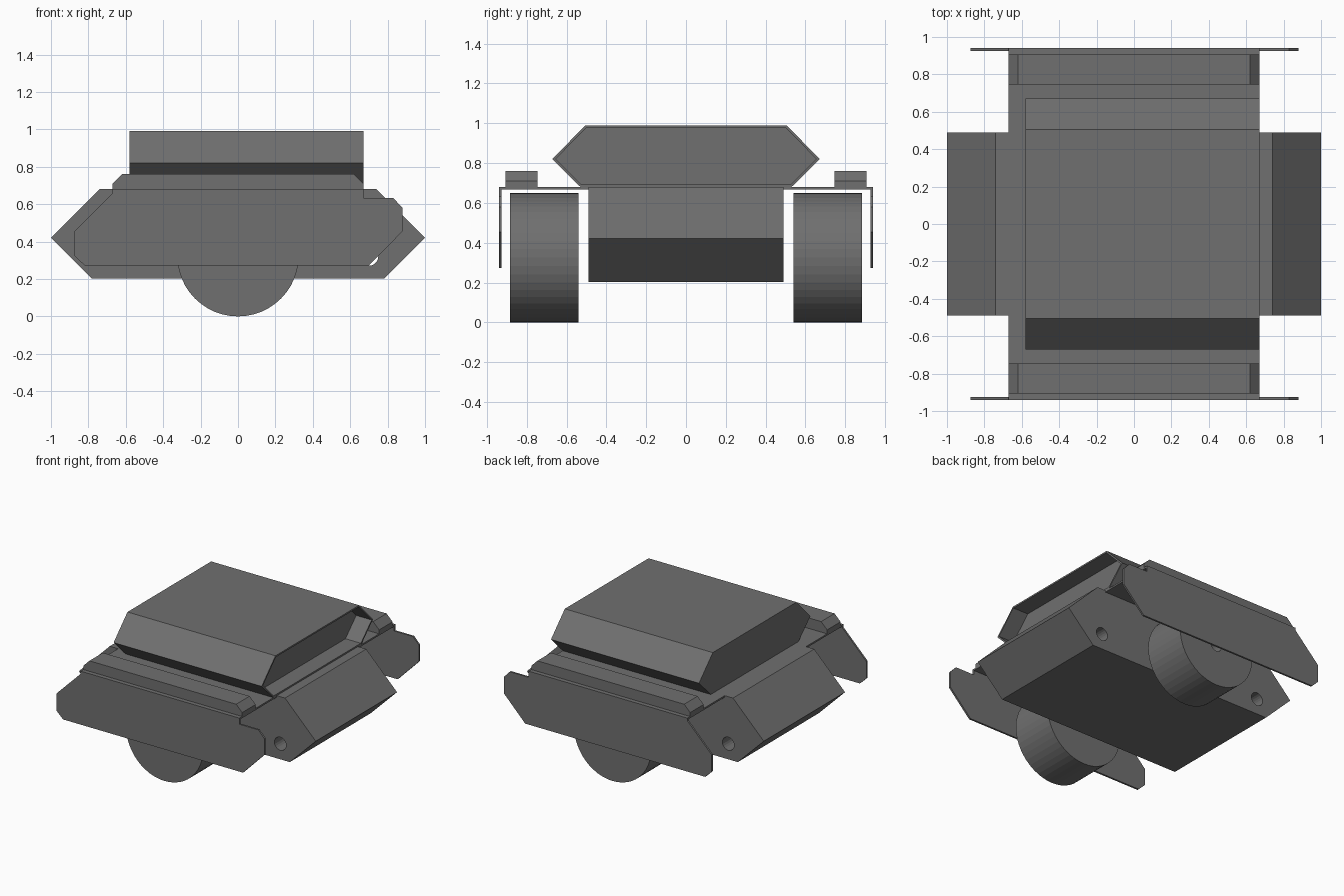
import bpy, bmesh
from math import sin, cos, pi

if "Cube" in bpy.data.objects:
    bpy.data.objects.remove(bpy.data.objects["Cube"])

# Dark grey paint shared by every part
paint = bpy.data.materials.new("dark_grey")
paint.diffuse_color = (.16, .16, .16, 1)
paint.use_nodes = True
paint.node_tree.nodes["Principled BSDF"].inputs["Base Color"].default_value = paint.diffuse_color


def prism(name, pts, lo, hi, axis='Y'):
    """Extrude a closed profile: (x, z) along Y, or (y, z) along X."""
    bm = bmesh.new()
    place = (lambda p: (p[0], lo, p[1])) if axis == 'Y' else (lambda p: (lo, p[0], p[1]))
    face = bm.faces.new([bm.verts.new(place(p)) for p in pts])
    ext = bmesh.ops.extrude_face_region(bm, geom=[face], use_keep_orig=True)
    moved = [g for g in ext['geom'] if isinstance(g, bmesh.types.BMVert)]
    d = hi - lo
    bmesh.ops.translate(bm, verts=moved, vec=(0, d, 0) if axis == 'Y' else (d, 0, 0))
    bmesh.ops.recalc_face_normals(bm, faces=bm.faces)
    mesh = bpy.data.meshes.new(name)
    bm.to_mesh(mesh)
    bm.free()
    mesh.materials.append(paint)
    ob = bpy.data.objects.new(name, mesh)
    bpy.context.collection.objects.link(ob)
    return ob


def circle(cx, cz, r, n):
    return [(cx + r * sin(2 * pi * i / n), cz - r * cos(2 * pi * i / n)) for i in range(n)]


def drill(ob, x):
    """Cut an axle hole through an object along Y."""
    cutter = prism("axle_hole_cutter", circle(x, .321, .05, 20), -1.2, 1.2)
    cutter.hide_render = True
    cutter.hide_set(True)
    mod = ob.modifiers.new("axle_hole", 'BOOLEAN')
    mod.operation = 'DIFFERENCE'
    mod.solver = 'EXACT'
    mod.object = cutter
    bpy.context.view_layer.objects.active = ob
    bpy.ops.object.modifier_apply(modifier=mod.name)
    bpy.data.objects.remove(cutter)


# Hull: pointed wedge at both ends, with three axle holes
hull = prism("hull", [(-1, .42), (-.74, .68), (.74, .68), (1, .42), (.78, .202), (-.78, .202)],
             -.49, .49)
for x in (-.7, 0, .7):
    drill(hull, x)

# Parts repeated on both sides
skirt_pts = [(-.67, .68), (-.67, .66), (-.875, .455), (-.875, .325), (-.82, .272), (.70, .272),
             (.88, .455), (.88, .58), (.83, .633), (.67, .633), (.67, .68)]
box_pts = [(-.67, .68), (-.67, .71), (-.62, .76), (.62, .76), (.67, .71), (.67, .68)]
shelf_pts = [(-.67, .667), (-.67, .68), (.67, .68), (.67, .667)]
for side, s in (("front", -1), ("back", 1)):
    prism(side + "_fender_shelf", shelf_pts, s * .485, s * .94)
    prism(side + "_fender_box", box_pts, s * .745, s * .907)
    prism(side + "_side_skirt", skirt_pts, s * .926, s * .94)
    wheel = prism(side + "_wheel", circle(0, .325, .325, 48), s * .54, s * .885)
    drill(wheel, 0)

# Turret: hexagonal bevelled block, recessed at its +x end
turret = prism("turret", [(-.505, .99), (-.672, .82), (-.53, .68), (.53, .68), (.672, .82), (.505, .99)],
               -.58, .67, 'X')
bm = bmesh.new()
bm.from_mesh(turret.data)
bm.normal_update()
end = max(bm.faces, key=lambda f: f.normal.x)
bmesh.ops.inset_region(bm, faces=[end], thickness=.012, use_even_offset=True)
ext = bmesh.ops.extrude_discrete_faces(bm, faces=[end])
bmesh.ops.translate(bm, verts=ext['faces'][0].verts, vec=(-.13, 0, 0))
bm.to_mesh(turret.data)
bm.free()
